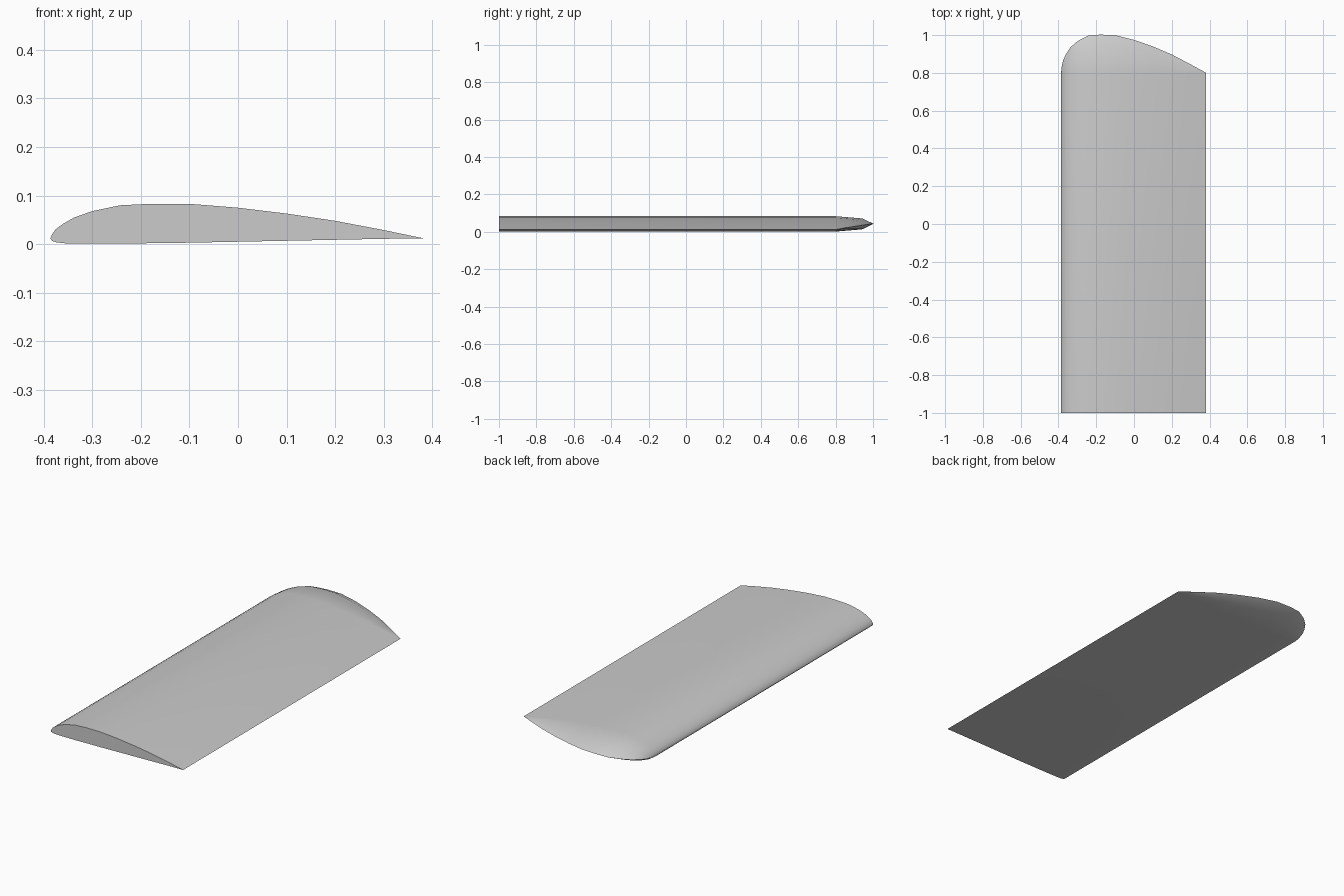
import bpy, bmesh
from math import sin, cos, pi, radians

cube = bpy.data.objects.get("Cube")
if cube:
    bpy.data.objects.remove(cube, do_unlink=True)

# Airfoil stations from leading to trailing edge: x, lower z, upper z
AIRFOIL = [
    (-0.386, 0.012, 0.012), (-0.383, 0.007, 0.020), (-0.375, 0.004, 0.031),
    (-0.360, 0.002, 0.042), (-0.337, 0.001, 0.055), (-0.300, 0.001, 0.068),
    (-0.243, 0.001, 0.080), (-0.180, 0.002, 0.083), (-0.100, 0.003, 0.083),
    (0.0, 0.005, 0.075), (0.1, 0.007, 0.063), (0.2, 0.009, 0.048),
    (0.3, 0.011, 0.029), (0.382, 0.012, 0.012),
]
ROOT, TIP, BULGE, STEPS = -1.0, 0.8, 5.0, 4

grey = bpy.data.materials.new("light grey")
grey.use_nodes = True
colour = (0.6, 0.6, 0.6, 1)
grey.diffuse_color = colour
grey.node_tree.nodes["Principled BSDF"].inputs["Base Color"].default_value = colour


def wing_strip(bm, x, low, high):
    """Run over the top, round the tip and back underneath."""
    mid, half = (low + high) / 2, (high - low) / 2
    points = [(x, ROOT, high)]
    for i in range(STEPS + 1):
        a = pi * i / STEPS
        points.append((x, TIP + BULGE * half * sin(a), mid + half * cos(a)))
    points.append((x, ROOT, low))
    return [bm.verts.new(p) for p in points]


# Wing skin, with a rounded tip
bm = bmesh.new()
strips = [wing_strip(bm, *s) for s in AIRFOIL]
for a, b in zip(strips, strips[1:]):
    for i in range(len(a) - 1):
        bm.faces.new((a[i], b[i], b[i + 1], a[i + 1]))

# Flat root end
bm.faces.new([s[0] for s in strips] + [s[-1] for s in reversed(strips)])
bmesh.ops.remove_doubles(bm, verts=bm.verts, dist=0.0005)
bmesh.ops.recalc_face_normals(bm, faces=bm.faces)

mesh = bpy.data.meshes.new("wing")
bm.to_mesh(mesh)
bm.free()
mesh.materials.append(grey)
wing = bpy.data.objects.new("wing", mesh)
bpy.context.collection.objects.link(wing)

bpy.ops.object.select_all(action='DESELECT')
wing.select_set(True)
bpy.context.view_layer.objects.active = wing
bpy.ops.object.shade_smooth_by_angle(angle=radians(40))
